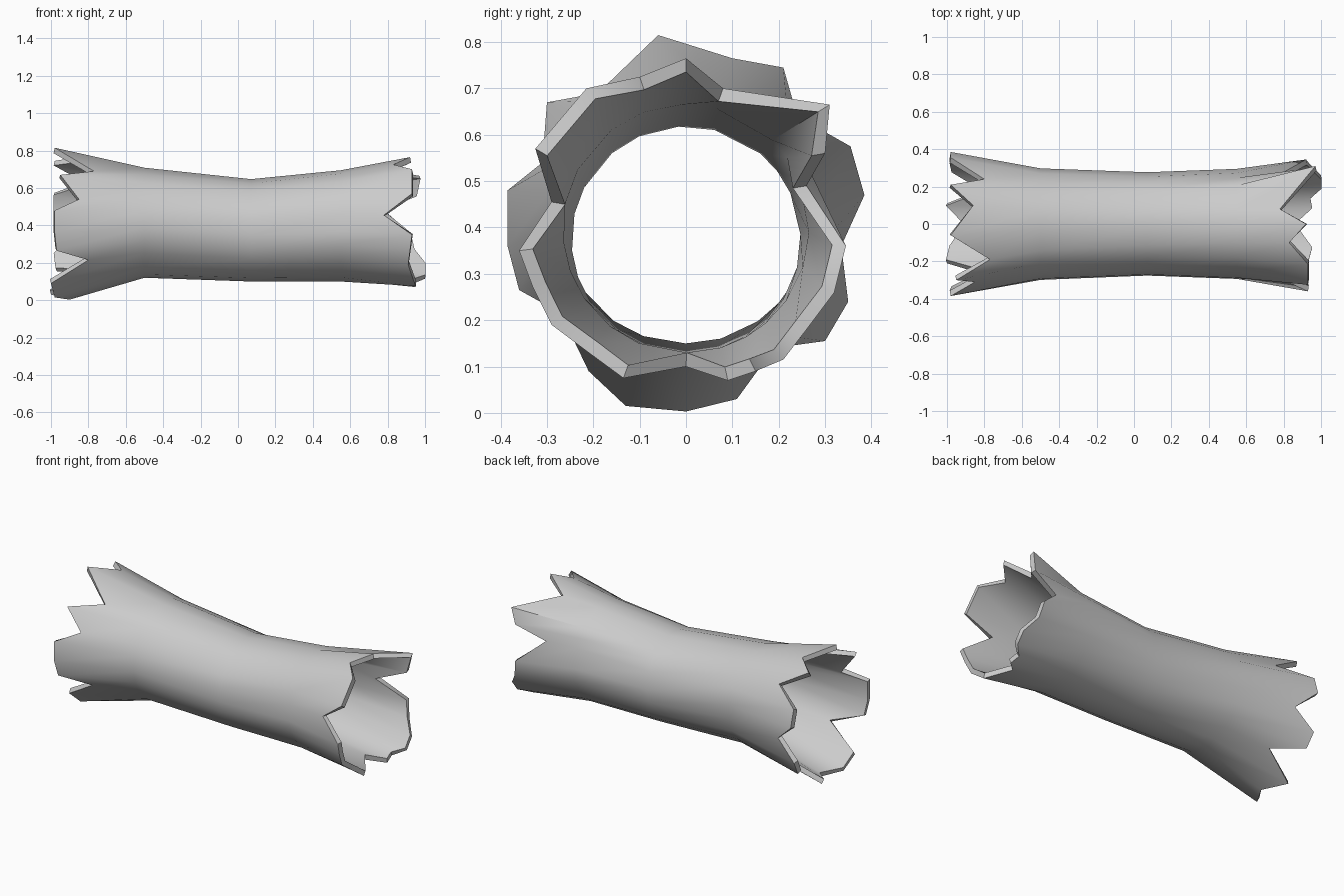
import bpy, bmesh, math
from mathutils import Vector

if "Cube" in bpy.data.objects:
    bpy.data.objects.remove(bpy.data.objects["Cube"])

# Broken rims (x, y, z), running from the top round towards +y
LEFT = [(-.98, -.06, .815), (-.86, .10, .765), (-.98, .21, .745), (-.80, .24, .64),
        (-.98, .355, .575), (-.98, .385, .47), (-.86, .335, .36), (-.98, .35, .24),
        (-.97, .30, .155), (-.80, .19, .14), (-1, .11, .03), (-.90, 0, .003),
        (-.98, -.13, .015), (-1, -.21, .09), (-.80, -.27, .215), (-.97, -.36, .265),
        (-.98, -.385, .36), (-.98, -.385, .48), (-.85, -.31, .54), (-.95, -.30, .67),
        (-.77, -.19, .69)]
RIGHT = [(.92, 0, .765), (.78, .08, .70), (.97, .31, .665), (.95, .30, .56),
         (.77, .26, .49), (.92, .345, .36), (.94, .32, .26), (1, .26, .18),
         (1, .21, .115), (.94, .15, .09), (.95, .09, .07), (.86, 0, .10),
         (.95, -.135, .075), (.93, -.21, .13), (.91, -.29, .19), (.92, -.33, .27),
         (.93, -.36, .35), (.78, -.29, .455), (.93, -.325, .57), (.93, -.215, .70),
         (.83, -.10, .725)]
# Trunk sections: x, half width, bottom, top
SECTIONS = [(-.5, .30, .12, .71), (.07, .277, .10, .648), (.55, .295, .10, .695)]
MID_Z = .39


def direction(p):
    return Vector((p[1], p[2] - MID_Z)).normalized()


def section(x, half, low, high):
    t = (x + 1) / 2
    ring = []
    for a, b in zip(LEFT, RIGHT):
        d = direction(a).lerp(direction(b), t).normalized()
        ring.append((x, half * d.x, (low + high) / 2 + (high - low) / 2 * d.y))
    return ring


# Hollow log shell lofted between the two splintered rims
bm = bmesh.new()
rings = [[bm.verts.new(p) for p in ring]
         for ring in [LEFT] + [section(*s) for s in SECTIONS] + [RIGHT]]
n = len(LEFT)
for r0, r1 in zip(rings, rings[1:]):
    for i in range(n):
        j = (i + 1) % n
        bm.faces.new((r0[i], r0[j], r1[j], r1[i]))
bm.normal_update()
# Make the faces point away from the log's axis
if sum(f.normal.dot(f.calc_center_median() - Vector((f.calc_center_median().x, 0, MID_Z)))
       for f in bm.faces) < 0:
    bmesh.ops.reverse_faces(bm, faces=bm.faces[:])
mesh = bpy.data.meshes.new("hollow_log")
bm.to_mesh(mesh)
bm.free()
log = bpy.data.objects.new("hollow_log", mesh)
bpy.context.collection.objects.link(log)
bpy.context.view_layer.objects.active = log
log.select_set(True)

# Wall thickness, grown inwards
wall = log.modifiers.new("wall", 'SOLIDIFY')
wall.thickness = .03
wall.offset = -1
bpy.ops.object.modifier_apply(modifier="wall")
bpy.ops.object.shade_smooth_by_angle(angle=math.radians(50))
